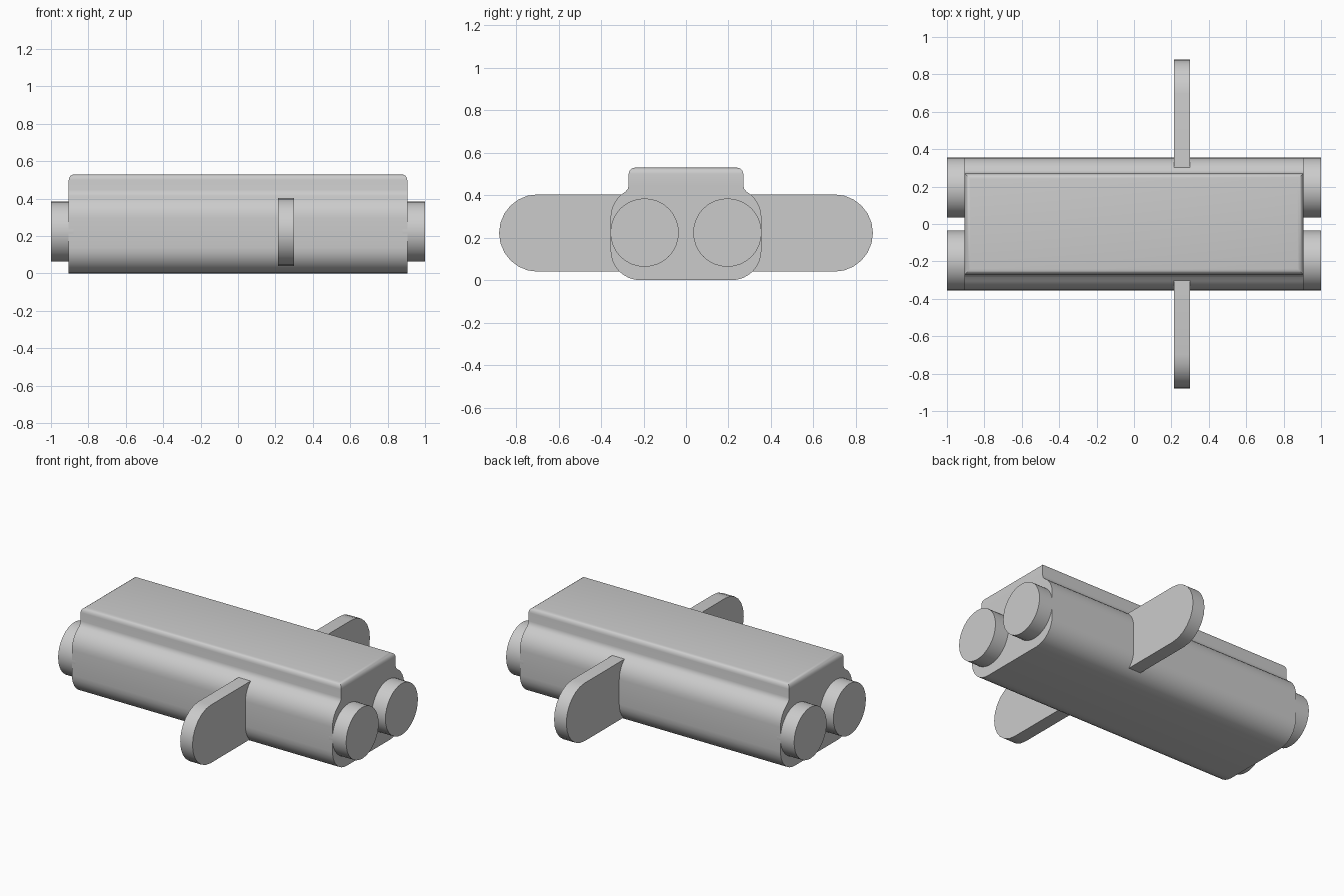
import bpy
import bmesh
from math import pi, sin, cos, radians
from mathutils import Matrix

if "Cube" in bpy.data.objects:
    bpy.data.objects.remove(bpy.data.objects["Cube"])

grey = bpy.data.materials.new("plain grey")
grey.use_nodes = True
colour = (0.6, 0.6, 0.6, 1)
grey.diffuse_color = colour
grey.node_tree.nodes["Principled BSDF"].inputs["Base Color"].default_value = colour


def finish(name, bm, angle=35):
    bmesh.ops.recalc_face_normals(bm, faces=bm.faces)
    mesh = bpy.data.meshes.new(name)
    bm.to_mesh(mesh)
    bm.free()
    mesh.materials.append(grey)
    obj = bpy.data.objects.new(name, mesh)
    bpy.context.collection.objects.link(obj)
    bpy.ops.object.select_all(action='DESELECT')
    obj.select_set(True)
    bpy.context.view_layer.objects.active = obj
    bpy.ops.object.shade_smooth_by_angle(angle=radians(angle))
    return obj


def extrude_profile(points, x0, x1):
    """Sweep a closed (y, z) outline along x."""
    bm = bmesh.new()
    face = bm.faces.new([bm.verts.new((x0, y, z)) for y, z in points])
    swept = bmesh.ops.extrude_face_region(bm, geom=[face])["geom"]
    verts = [v for v in swept if isinstance(v, bmesh.types.BMVert)]
    bmesh.ops.translate(bm, verts=verts, vec=(x1 - x0, 0, 0))
    return bm


def arc(cy, cz, r, start, end, steps):
    angles = [start + (end - start) * i / steps for i in range(steps + 1)]
    return [(cy + r * cos(a), cz + r * sin(a)) for a in angles]


# Body: rounded lower hull blending into a raised rectangular top
TOP, END = 0.53, 0.905
half = arc(0.215, 0.14, 0.14, -pi / 2, 0, 8)
half += arc(0.215, 0.295, 0.14, 0, radians(50), 5)
half += [(0.285, 0.417), (0.274, 0.43), (0.27, 0.447), (0.27, TOP)]
bm = extrude_profile(half + [(-y, z) for y, z in reversed(half)], -END, END)
rim = [e for e in bm.edges if all(v.co.z > TOP - 0.001 for v in e.verts)]
bmesh.ops.bevel(bm, geom=rim, offset=0.03, segments=4, profile=0.5, affect='EDGES')
finish("body", bm)

# Fins: flat plates with a semicircular tip, one on each side
for name, side in (("back_fin", 1), ("front_fin", -1)):
    outline = [(0.3, 0.04)] + arc(0.698, 0.222, 0.182, -pi / 2, pi / 2, 12) + [(0.3, 0.404)]
    finish(name, extrude_profile([(y * side, z) for y, z in outline], 0.215, 0.3))

# End cylinders: a pair on each end
for end_name, end in (("left", 1), ("right", -1)):
    for row_name, row in (("front", -1), ("back", 1)):
        bm = bmesh.new()
        place = Matrix.Translation((end * 0.94, row * 0.195, 0.224)) @ Matrix.Rotation(pi / 2, 4, 'Y')
        bmesh.ops.create_cone(bm, cap_ends=True, segments=32, radius1=0.161,
                              radius2=0.161, depth=0.12, matrix=place)
        finish(f"{end_name}_{row_name}_cylinder", bm)
